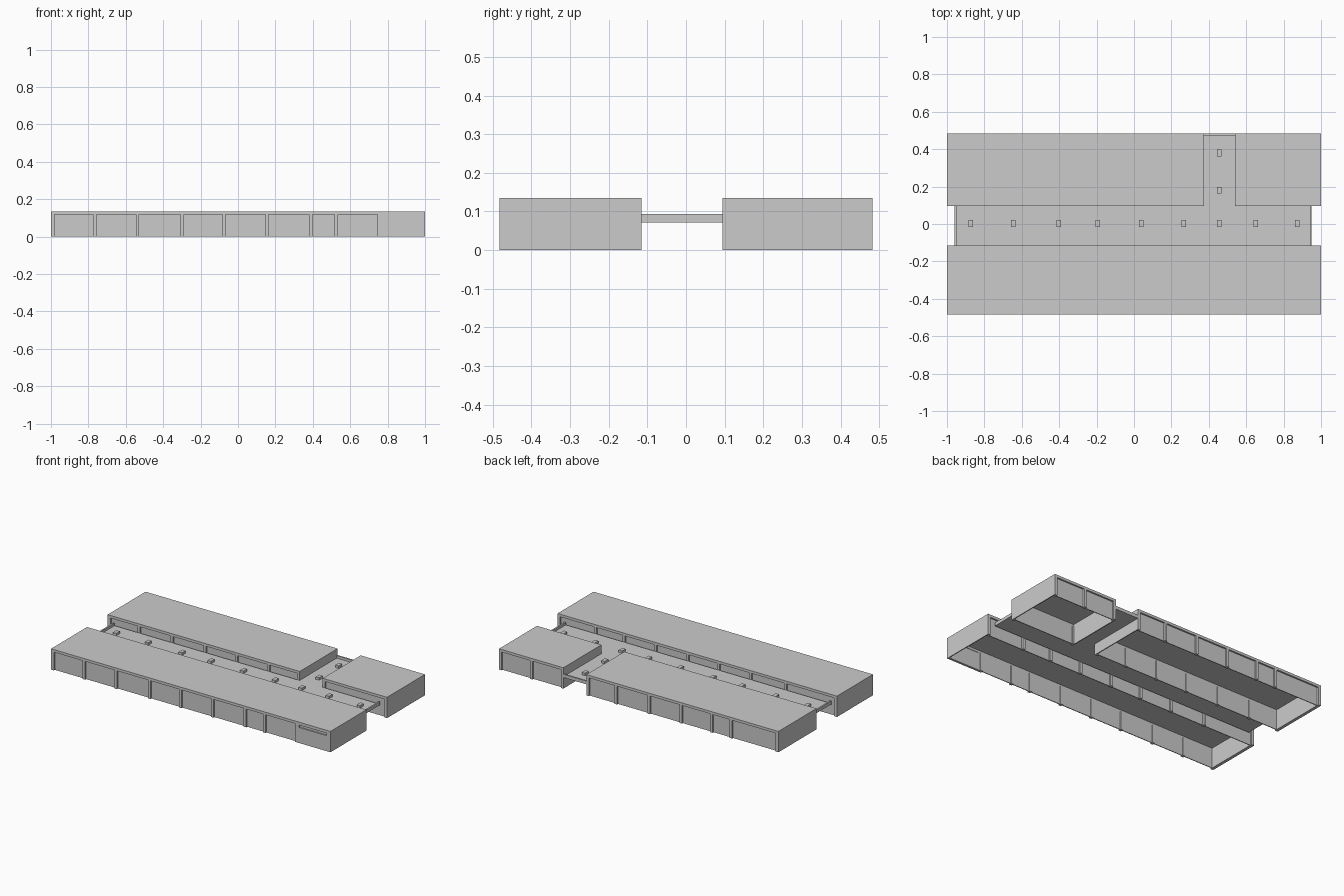
import bpy, bmesh

if "Cube" in bpy.data.objects:
    bpy.data.objects.remove(bpy.data.objects["Cube"])

H = 0.135        # building height
BAND = 0.118     # underside of the flush band above the wall bays
DEPTH = 0.02     # pier depth
INSET = 0.010    # how far bays sit behind the piers
SKIN = 0.005     # bay panel thickness


def boxes(name, items):
    """One object from a list of (x0, x1, y0, y1, z0, z1) boxes."""
    bm = bmesh.new()
    for x0, x1, y0, y1, z0, z1 in items:
        verts = bmesh.ops.create_cube(bm, size=1)["verts"]
        for v in verts:
            v.co.x = x1 if v.co.x > 0 else x0
            v.co.y = y1 if v.co.y > 0 else y0
            v.co.z = z1 if v.co.z > 0 else z0
    mesh = bpy.data.meshes.new(name)
    bm.to_mesh(mesh)
    bm.free()
    ob = bpy.data.objects.new(name, mesh)
    bpy.context.collection.objects.link(ob)
    return ob


def span(y, out, near, far):
    """y range between two depths measured inwards from face y."""
    return tuple(sorted((y - out * near, y - out * far)))


def facade(name, x0, x1, y, out, piers, width=0.018):
    """Long wall: piers, recessed bays and a flush band at the top."""
    p0, p1 = span(y, out, 0, DEPTH)
    b0, b1 = span(y, out, INSET, INSET + SKIN)
    t0, t1 = span(y, out, 0, INSET + SKIN)
    boxes(name + "_piers", [(max(x0, x - width / 2), min(x1, x + width / 2), p0, p1, 0, BAND)
                            for x in [x0 + width / 2] + piers + [x1 - width / 2]])
    boxes(name + "_bays", [(x0 + 0.003, x1 - 0.003, b0, b1, 0, BAND)])
    boxes(name + "_band", [(x0, x1, t0, t1, BAND, H - 0.004)])


def shell(name, x0, x1, y0, y1, left_thick):
    """Roof and end walls of an open-bottomed block."""
    boxes(name + "_roof", [(x0, x1, y0, y1, H - 0.004, H)])
    boxes(name + "_end_walls", [(x0, x0 + left_thick, y0, y1, 0, H - 0.004),
                                (x1 - 0.006, x1, y0, y1, 0, H - 0.004)])


# Front block
FY0, FY1 = -0.483, -0.115
shell("front_block", -1, 1, FY0, FY1, 0.02)
facade("front_block_street", -1, 0.765, FY0, -1,
       [-0.765, -0.537, -0.298, -0.075, 0.155, 0.388, 0.525])
facade("front_block_court", -1, 1, FY1, 1,
       [-0.63, -0.38, -0.15, 0.07, 0.30, 0.525, 0.73])

# Plain bay with a high slit window at the right of the street side
w0, w1 = FY0, FY0 + 0.015
boxes("slit_window_wall", [(0.755, 1, w0, w1, 0, 0.1), (0.755, 1, w0, w1, 0.116, H - 0.004),
                           (0.755, 0.775, w0, w1, 0.1, 0.116), (0.97, 1, w0, w1, 0.1, 0.116)])
boxes("slit_window_pane", [(0.77, 0.975, w0 + 0.008, w0 + 0.012, 0.098, 0.118)])

# Long back block
BY0, BY1 = 0.095, 0.483
shell("back_block", -1, 0.375, BY0, BY1, 0.02)
facade("back_block_court", -1, 0.375, BY0, -1, [-0.777, -0.54, -0.305, -0.08, 0.15])
facade("back_block_rear", -1, 0.375, BY1, 1, [-0.66, -0.52, -0.30, -0.07, 0.165])

# Short back block
shell("short_block", 0.54, 1, BY0, BY1, 0.006)
facade("short_block_court", 0.54, 1, BY0, -1, [])
facade("short_block_rear", 0.54, 1, BY1, 1, [0.77])

# Sunken roof over the corridors, with raised fascias at the three open ends
Z0, Z1, ZT = 0.072, 0.077, 0.093
boxes("corridor_roof", [(-0.955, 0.945, FY1, BY0, Z0, Z1), (0.375, 0.54, BY0, BY1 - 0.003, Z0, Z1)])
boxes("corridor_fascias", [(-0.96, -0.95, FY1, BY0, Z0, ZT), (0.94, 0.95, FY1, BY0, Z0, ZT),
                           (0.375, 0.54, BY1 - 0.01, BY1, Z0, ZT)])

# Roof lights along both corridors
spots = [(x, 0.003) for x in (-0.873, -0.645, -0.402, -0.195, 0.038, 0.265, 0.455, 0.65, 0.873)]
spots += [(0.455, 0.18), (0.455, 0.38)]
boxes("roof_lights", [(x - 0.012, x + 0.012, y - 0.018, y + 0.018, Z1 - 0.002, ZT) for x, y in spots])
